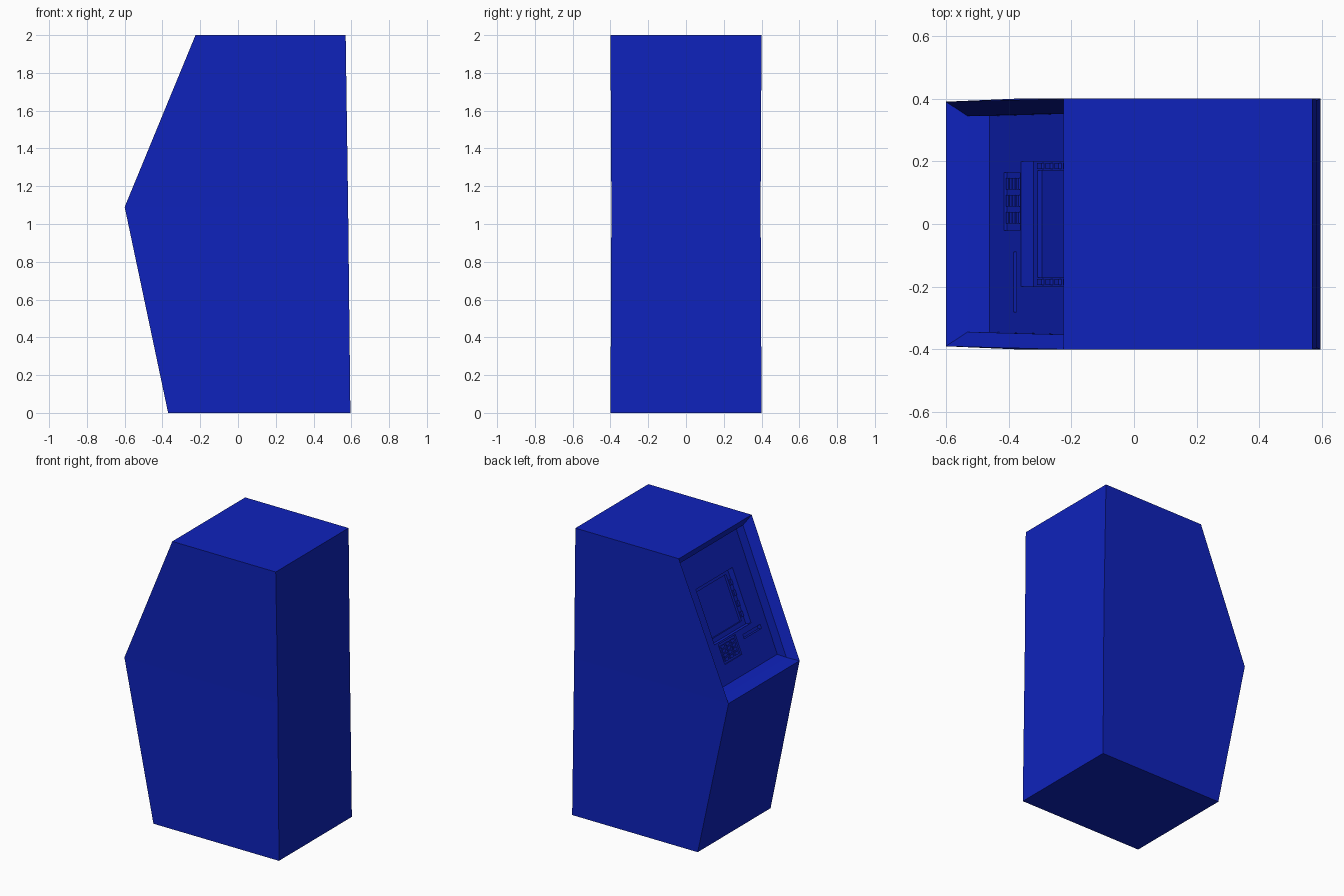
import bpy, bmesh
from mathutils import Matrix, Vector

default = bpy.data.objects.get("Cube")
if default:
    bpy.data.objects.remove(default, do_unlink=True)

blue = bpy.data.materials.new("cabinet_blue")
blue.use_nodes = True
color = (0.0045, 0.016, 0.5, 1)
blue.diffuse_color = color
blue.node_tree.nodes["Principled BSDF"].inputs["Base Color"].default_value = color

# Frame of the sloping console: s runs up the slope, n points outward
nose, brow = Vector((-0.6, 0, 1.09)), Vector((-0.225, 0, 2))
up = (brow - nose).normalized()
across = Vector((0, 1, 0))
out = up.cross(across).normalized()
if out.x > 0:
    out.negate()
BEVEL, WALL = 0.056, 0.063
origin = nose + up * 0.09 - out * (BEVEL + WALL)


def make_object(name, bm):
    bmesh.ops.recalc_face_normals(bm, faces=bm.faces)
    mesh = bpy.data.meshes.new(name)
    bm.to_mesh(mesh)
    bm.free()
    mesh.materials.append(blue)
    obj = bpy.data.objects.new(name, mesh)
    bpy.context.collection.objects.link(obj)
    return obj


def panel_box(name, s, y, n):
    """Box on the console panel, given (low, high) ranges along s, y and n."""
    bm = bmesh.new()
    bmesh.ops.create_cube(bm, size=1)
    for v in bm.verts:
        a, b, c = [lo + (hi - lo) * (t + 0.5) for (lo, hi), t in zip((s, y, n), v.co)]
        v.co = origin + up * a + across * b + out * c
    return make_object(name, bm)


def cut(target, s, y, n):
    cutter = panel_box("cutter", s, y, n)
    cutter.hide_render = True
    mod = target.modifiers.new("recess", "BOOLEAN")
    mod.operation, mod.solver, mod.object = "DIFFERENCE", "EXACT", cutter
    bpy.context.view_layer.objects.active = target
    bpy.ops.object.modifier_apply(modifier=mod.name)
    bpy.data.objects.remove(cutter, do_unlink=True)


# Cabinet: six-point outline, slightly pinched at nose height
outline = [(-0.37, 0, 0.4), (0.595, 0, 0.4), (0.583, 1.09, 0.395),
           (0.57, 2, 0.4), (brow.x, 2, 0.4), (nose.x, nose.z, 0.39)]
bm = bmesh.new()
near = [bm.verts.new((x, -h, z)) for x, z, h in outline]
far = [bm.verts.new((x, h, z)) for x, z, h in outline]
for side in (near, far):
    bm.faces.new([side[i] for i in (0, 1, 2, 5)])
    bm.faces.new([side[i] for i in (5, 2, 3, 4)])
for i in range(6):
    j = (i + 1) % 6
    face = bm.faces.new((near[i], near[j], far[j], far[i]))
    if i == 4:
        console = face
bmesh.ops.recalc_face_normals(bm, faces=bm.faces)

# Bevelled rim, then the sunken console panel with a level lower ledge
bmesh.ops.inset_individual(bm, faces=[console], thickness=0.065, depth=-BEVEL)
result = bmesh.ops.extrude_discrete_faces(bm, faces=[console])
floor = result["faces"][0]
middle = floor.calc_center_median()
for v in floor.verts:
    low = (v.co - middle).dot(up) < 0
    v.co += -out * WALL + up * (0.03 if low else -0.01)
cabinet = make_object("cabinet", bm)

# Recesses: screen surround, screen, keypad tray, card slot
cut(cabinet, (0.252, 0.627), (-0.2, 0.2), (-0.043, 0.02))
cut(cabinet, (0.282, 0.597), (-0.17, 0.17), (-0.059, -0.03))
cut(cabinet, (0.106, 0.24), (-0.02, 0.165), (-0.011, 0.02))
cut(cabinet, (0.186, 0.213), (-0.28, -0.09), (-0.028, 0.02))

# Keypad keys
for row in range(4):
    for col in range(3):
        s, y = 0.12 + row * 0.028, 0.002 + col * 0.054
        panel_box("keypad_key", (s, s + 0.02), (y, y + 0.036), (-0.013, -0.002))

# Selection buttons on both sides of the screen
for side in (-1, 1):
    for i in range(4):
        s = 0.305 + i * 0.072
        y = sorted((side * 0.175, side * 0.195))
        panel_box("screen_button", (s, s + 0.035), y, (-0.045, -0.033))
